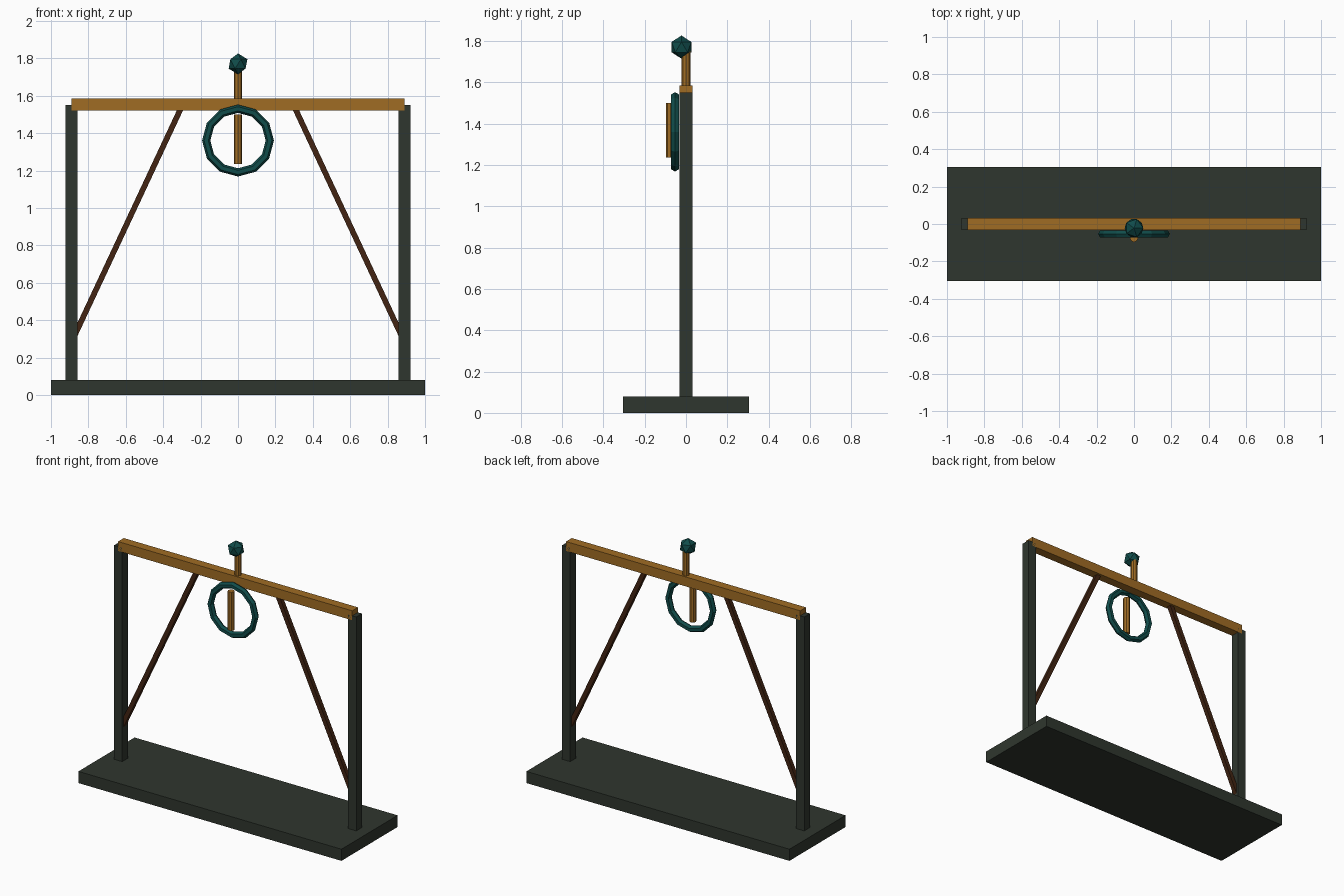
import bpy, bmesh, math
from mathutils import Matrix, Vector

if "Cube" in bpy.data.objects:
    bpy.data.objects.remove(bpy.data.objects["Cube"])


def mat(name, srgb):
    m = bpy.data.materials.new(name)
    m.diffuse_color = [(c / 255 / 12.92 if c < 11 else ((c / 255 + 0.055) / 1.055) ** 2.4) for c in srgb] + [1]
    m.use_nodes = True
    m.node_tree.nodes["Principled BSDF"].inputs["Base Color"].default_value = m.diffuse_color
    return m


STONE = mat("dark green grey", (47, 54, 46))
BRASS = mat("ochre wood", (160, 108, 36))
BROWN = mat("dark brown", (66, 36, 18))
TEAL = mat("dark teal", (16, 76, 74))


def finish(name, bm, material):
    bmesh.ops.recalc_face_normals(bm, faces=bm.faces)
    me = bpy.data.meshes.new(name)
    bm.to_mesh(me)
    bm.free()
    me.materials.append(material)
    ob = bpy.data.objects.new(name, me)
    bpy.context.collection.objects.link(ob)


def box(name, centre, size, material, rot=Matrix()):
    bm = bmesh.new()
    bmesh.ops.create_cube(bm, size=1, matrix=Matrix.Translation(centre) @ rot @ Matrix.Diagonal((*size, 1)))
    finish(name, bm, material)


def rod(name, y, z0, z1, radius, material, sides=8):
    bm = bmesh.new()
    bmesh.ops.create_cone(bm, cap_ends=True, segments=sides, radius1=radius, radius2=radius,
                          depth=z1 - z0, matrix=Matrix.Translation((0, y, (z0 + z1) / 2)))
    finish(name, bm, material)


# Frame
box("base", (0, 0, 0.04), (2, 0.61, 0.08), STONE)
box("cross_beam", (0, 0, 1.552), (1.78, 0.062, 0.065), BRASS)
for side, s in (("left", -1), ("right", 1)):
    box(side + "_post", (s * 0.89, 0, 0.81), (0.062, 0.062, 1.48), STONE)
    a, b = Vector((s * 0.875, 0, 0.315)), Vector((s * 0.297, 0, 1.55))
    tilt = (b - a).to_track_quat('Z', 'Y').to_matrix().to_4x4()
    box(side + "_brace", (a + b) / 2, (0.03, 0.03, (b - a).length), BROWN, tilt)

# Hanging ring: twelve segments with a six-sided section
bm = bmesh.new()
N, M = 12, 6
rings = []
for i in range(N):
    a = 2 * math.pi * i / N
    loop = []
    for j in range(M):
        t = 2 * math.pi * j / M
        r = 0.17 + 0.022 * math.cos(t)
        loop.append(bm.verts.new((r * math.cos(a), -0.053 + 0.022 * math.sin(t), 1.36 + r * math.sin(a))))
    rings.append(loop)
for i in range(N):
    p, q = rings[i], rings[(i + 1) % N]
    for j in range(M):
        k = (j + 1) % M
        bm.faces.new((p[j], p[k], q[k], q[j]))
finish("ring", bm, TEAL)

# Striker in front of the ring, and the finial above the beam
rod("striker", -0.075, 1.235, 1.5, 0.022, BRASS)
rod("finial_stem", 0, 1.56, 1.755, 0.022, BRASS)
bm = bmesh.new()
bmesh.ops.create_icosphere(bm, subdivisions=1, radius=0.056, matrix=Matrix.Translation((0, -0.022, 1.77)))
finish("finial_ball", bm, TEAL)
